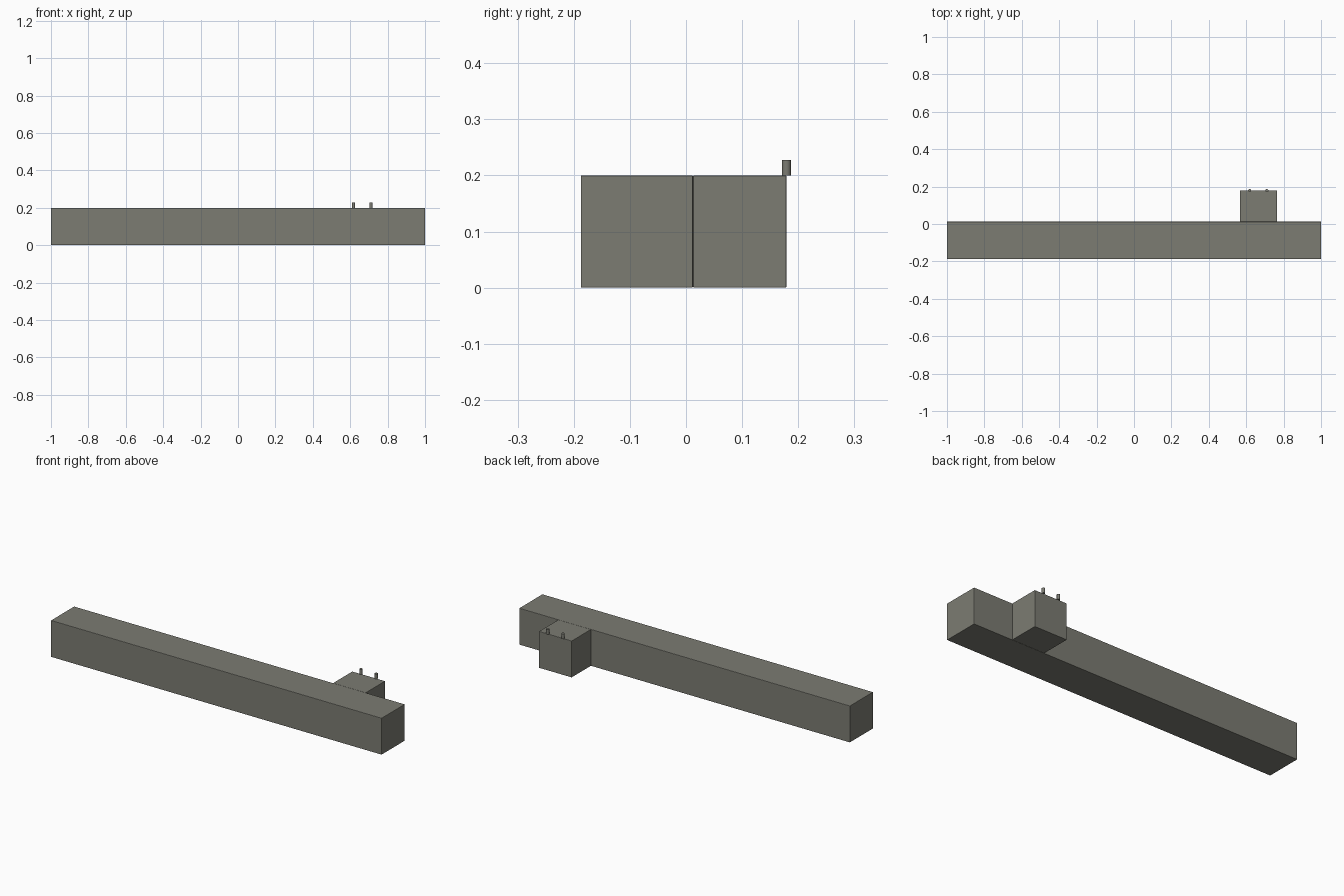
import bpy

default = bpy.data.objects.get("Cube")
if default:
    bpy.data.objects.remove(default, do_unlink=True)

# Single warm grey finish
grey = bpy.data.materials.new("warm_grey")
grey.use_nodes = True
colour = (0.2, 0.2, 0.17, 1)
grey.diffuse_color = colour
grey.node_tree.nodes["Principled BSDF"].inputs["Base Color"].default_value = colour


def box(name, low, high, edge=0.002):
    """Box between two corners, with slightly eased edges."""
    centre = [(a + b) / 2 for a, b in zip(low, high)]
    bpy.ops.mesh.primitive_cube_add(size=1, location=centre)
    ob = bpy.context.object
    ob.name = name
    ob.scale = [b - a for a, b in zip(low, high)]
    bpy.ops.object.transform_apply(location=False, rotation=False, scale=True)
    bevel = ob.modifiers.new("eased_edges", "BEVEL")
    bevel.width = edge
    bevel.segments = 2
    ob.data.materials.append(grey)
    return ob


def pin(name, x, y, bottom, top, radius):
    """Small upright round pin."""
    bpy.ops.mesh.primitive_cylinder_add(
        vertices=16, radius=radius, depth=top - bottom,
        location=(x, y, (bottom + top) / 2))
    ob = bpy.context.object
    ob.name = name
    ob.data.materials.append(grey)
    bpy.ops.object.shade_smooth_by_angle()


HEIGHT = 0.2
SEAM = 0.0125
BACK = 0.179

# Long main beam and the block joined to its back
box("main_beam", (-1, -0.1875, 0), (1, SEAM, HEIGHT))
box("rear_block", (0.566, SEAM, 0), (0.764, BACK, HEIGHT))

# Pair of pins on the block's back edge
for side, x in (("right", 0.618), ("left", 0.711)):
    pin(side + "_pin", x, BACK, HEIGHT, 0.228, 0.008)
